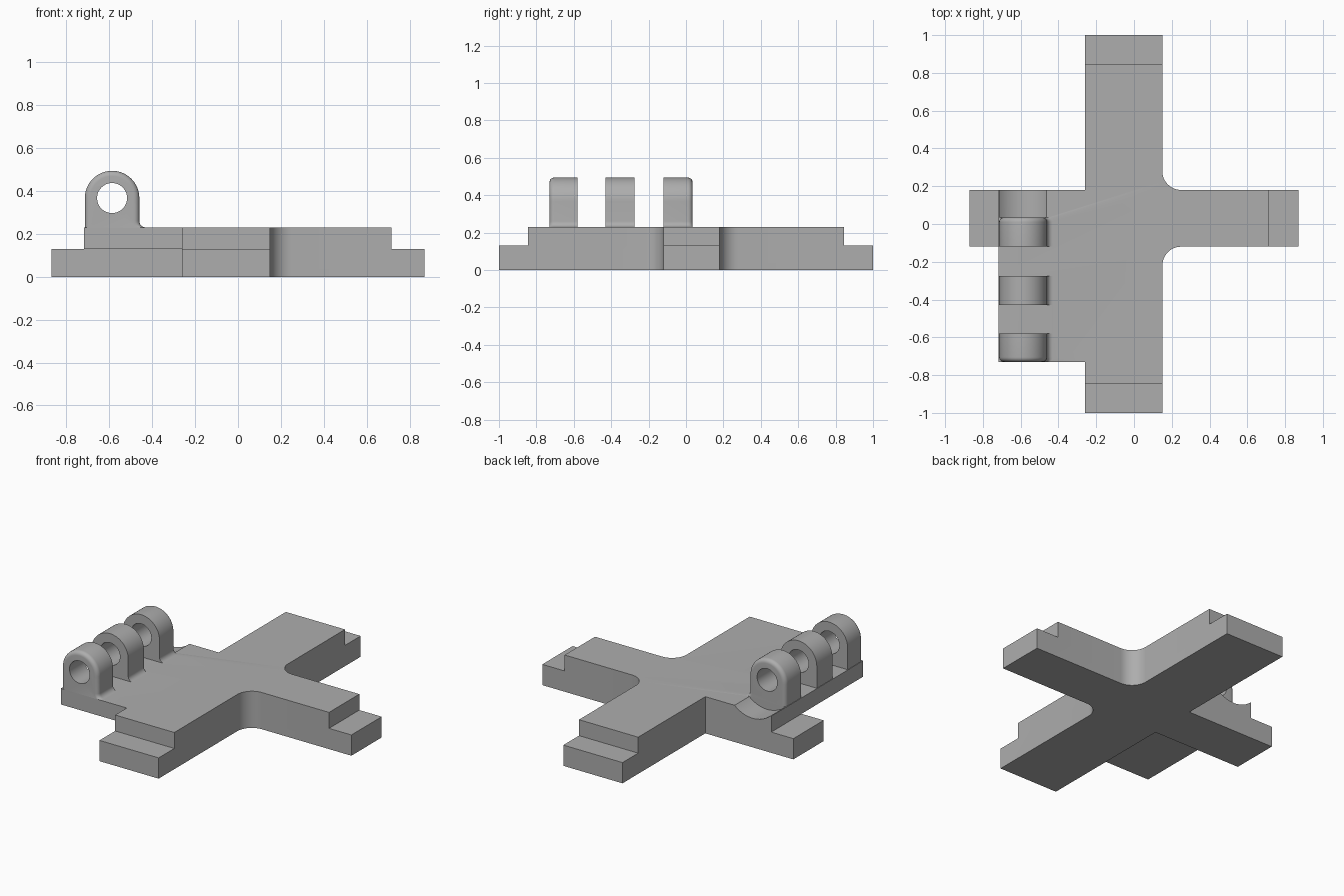
import bpy, bmesh
from math import sin, cos, radians

old = bpy.data.objects.get("Cube")
if old:
    bpy.data.objects.remove(old, do_unlink=True)

grey = bpy.data.materials.new("plain_grey")
grey.use_nodes = True
colour = (0.42, 0.42, 0.42, 1)
grey.diffuse_color = colour
grey.node_tree.nodes["Principled BSDF"].inputs["Base Color"].default_value = colour

STEP, TOP = 0.13, 0.23                 # heights of the end lips and the deck
LEFT, RIGHT = -0.26, 0.15              # sides of the long arm
FRONT, BACK = -0.12, 0.18              # sides of the cross arm
HINGE_X, HINGE_Z, BARREL = -0.587, 0.367, 0.127


def arc(cx, cy, r, start, end, steps):
    angles = [radians(start + (end - start) * i / steps) for i in range(steps + 1)]
    return [(cx + r * cos(a), cy + r * sin(a)) for a in angles]


def loft(name, rings):
    """Closed solid through rings that have the same number of points."""
    bm = bmesh.new()
    rows = [[bm.verts.new(p) for p in ring] for ring in rings]
    count = len(rows[0])
    for a, b in zip(rows, rows[1:]):
        for i in range(count):
            j = (i + 1) % count
            bm.faces.new((a[i], a[j], b[j], b[i]))
    bm.faces.new(rows[0][::-1])
    bm.faces.new(rows[-1])
    bmesh.ops.recalc_face_normals(bm, faces=bm.faces)
    mesh = bpy.data.meshes.new(name)
    bm.to_mesh(mesh)
    bm.free()
    mesh.materials.append(grey)
    obj = bpy.data.objects.new(name, mesh)
    bpy.context.collection.objects.link(obj)
    return obj


def slab(name, outline, z0, z1):
    return loft(name, [[(x, y, z) for x, y in outline] for z in (z0, z1)])


def rod(name, r, y0, y1):
    circle = arc(HINGE_X, HINGE_Z, r, 0, 352.5, 47)
    return loft(name, [[(x, y, z) for x, z in circle] for y in (y0, y1)])


def combine(target, tool, operation):
    bpy.context.view_layer.objects.active = target
    mod = target.modifiers.new(operation, 'BOOLEAN')
    mod.operation = operation
    mod.solver = 'EXACT'
    mod.object = tool
    bpy.ops.object.modifier_apply(modifier=mod.name)
    bpy.data.objects.remove(tool, do_unlink=True)


def cross(end_x, end_y, left_part):
    """Cross outline, filleted in the two corners on the +x side."""
    r = 0.1
    return ([(LEFT, -end_y), (RIGHT, -end_y)]
            + arc(RIGHT + r, FRONT - r, r, 180, 90, 12)
            + [(end_x, FRONT), (end_x, BACK)]
            + arc(RIGHT + r, BACK + r, r, 270, 180, 12)
            + [(RIGHT, end_y), (LEFT, end_y), (LEFT, BACK)] + left_part)


# Base cross, and the deck with its hinge shelf
body = slab("hinged_cross_plate",
            cross(0.87, 1.0, [(-0.87, BACK), (-0.87, FRONT), (LEFT, FRONT)]), 0, STEP)
deck = slab("deck",
            cross(0.715, 0.845, [(-0.717, BACK), (-0.717, -0.73), (LEFT, -0.73)]), STEP, TOP)
combine(body, deck, 'UNION')

# Round clearance scoop behind the hinge
combine(body, rod("scoop_cutter", 0.185, 0.035, 0.3), 'DIFFERENCE')


# Knuckles: arches with a small inner fillet, rounded on the outer ends
def knuckle_ring(y, inset):
    r, f, foot = BARREL - inset, 0.03, 0.2
    points = ([(HINGE_X - r, foot)] + arc(HINGE_X, HINGE_Z, r, 180, 0, 32)
              + arc(HINGE_X + r + f, TOP + f, f, 180, 270, 6)
              + [(HINGE_X + r + f, foot)])
    return [(x, y, z) for x, z in points]


def knuckle(y0, y1, round_front=False, round_back=False):
    e = 0.025
    rounding = [(e * (1 - cos(radians(a))), e * (1 - sin(radians(a))))
                for a in range(0, 91, 15)]
    front = rounding if round_front else [(0, 0)]
    back = rounding if round_back else [(0, 0)]
    rings = [knuckle_ring(y0 + d, inset) for d, inset in front]
    rings += [knuckle_ring(y1 - d, inset) for d, inset in reversed(back)]
    return loft("knuckle", rings)


for part in (knuckle(-0.73, -0.58, round_front=True),
             knuckle(-0.43, -0.275),
             knuckle(-0.12, 0.035, round_back=True)):
    combine(part, rod("pin_hole_cutter", 0.07, -0.8, 0.1), 'DIFFERENCE')
    combine(body, part, 'UNION')

# Smooth the round surfaces and keep the corners crisp
bpy.ops.object.select_all(action='DESELECT')
body.select_set(True)
bpy.context.view_layer.objects.active = body
bpy.ops.object.shade_smooth_by_angle(angle=radians(30))
